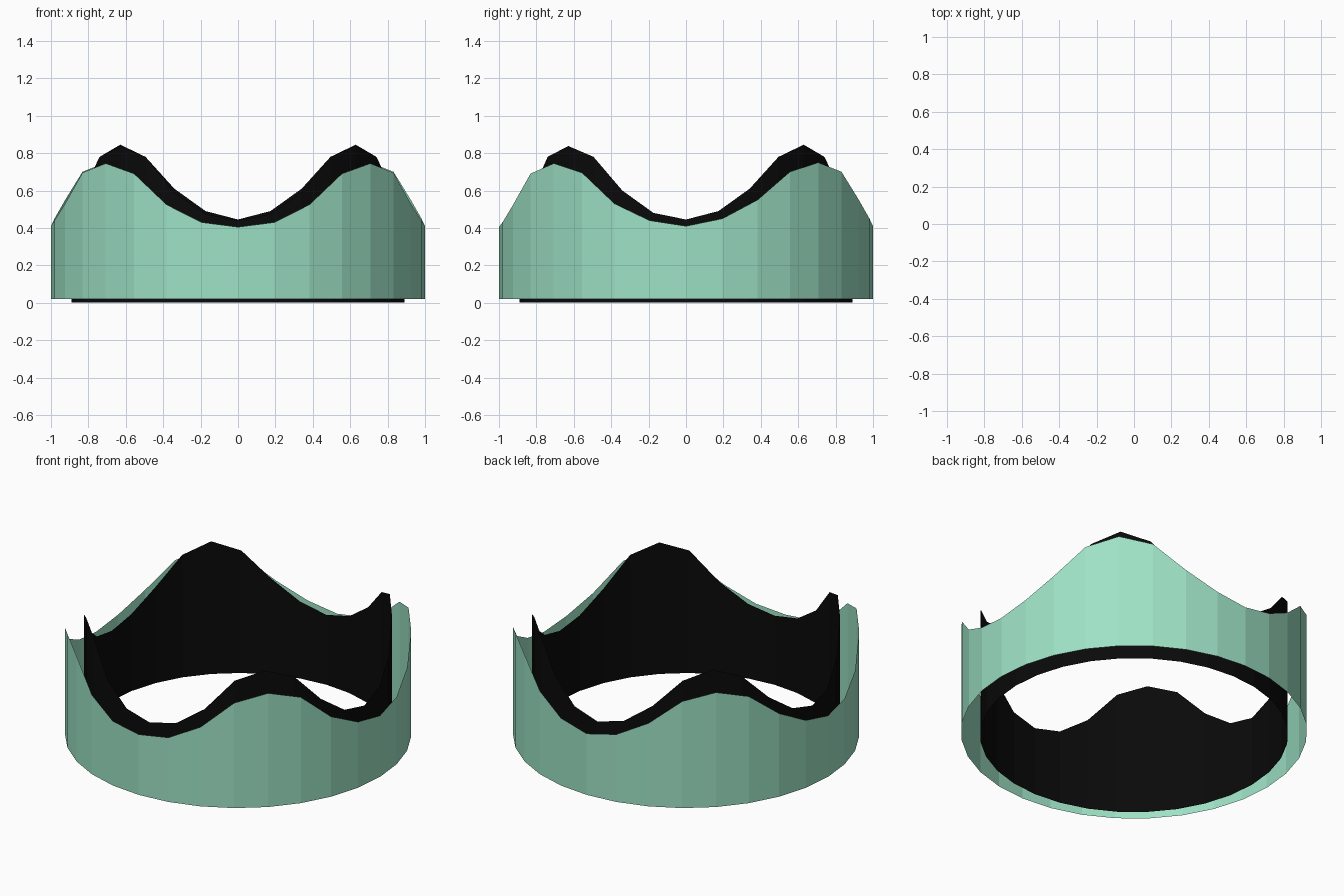
import bpy, math

if "Cube" in bpy.data.objects:
    bpy.data.objects.remove(bpy.data.objects["Cube"])

SIDES = 32


def material(name, rgb):
    m = bpy.data.materials.new(name)
    m.diffuse_color = (*rgb, 1)
    m.use_nodes = True
    m.node_tree.nodes["Principled BSDF"].inputs["Base Color"].default_value = m.diffuse_color
    return m


def wall(name, radius, base, front, back, mat, inward=False):
    """Open ring wall; front/back give top heights over a quarter turn, mirrored in x."""
    half = front + back[1:]              # front centre -> right -> back centre
    tops = half + half[-2:0:-1]          # mirrored around the left side
    verts = []
    for i, top in enumerate(tops):
        a = 2 * math.pi * i / SIDES
        x, y = radius * math.sin(a), -radius * math.cos(a)
        verts += [(x, y, base), (x, y, top)]
    faces = []
    for i in range(SIDES):
        j = (i + 1) % SIDES
        f = (2 * i, 2 * j, 2 * j + 1, 2 * i + 1)
        faces.append(f[::-1] if inward else f)
    me = bpy.data.meshes.new(name)
    me.from_pydata(verts, [], faces)
    me.materials.append(mat)
    ob = bpy.data.objects.new(name, me)
    bpy.context.collection.objects.link(ob)
    return ob


green = material("mint green", (0.34, 0.76, 0.56))
black = material("black", (0.003, 0.003, 0.003))

# Outer band with four wavy peaks on the diagonals
wall("outer_band", 1.0, 0.02,
     [.405, .43, .525, .69, .745, .695, .53, .44, .41],
     [.41, .45, .55, .70, .75, .70, .55, .45, .41], green)

# Slightly taller inner lining
wall("inner_lining", 0.89, 0.0,
     [.44, .475, .59, .78, .838, .78, .60, .48, .445],
     [.445, .49, .61, .78, .845, .78, .61, .49, .445], black, inward=True)
